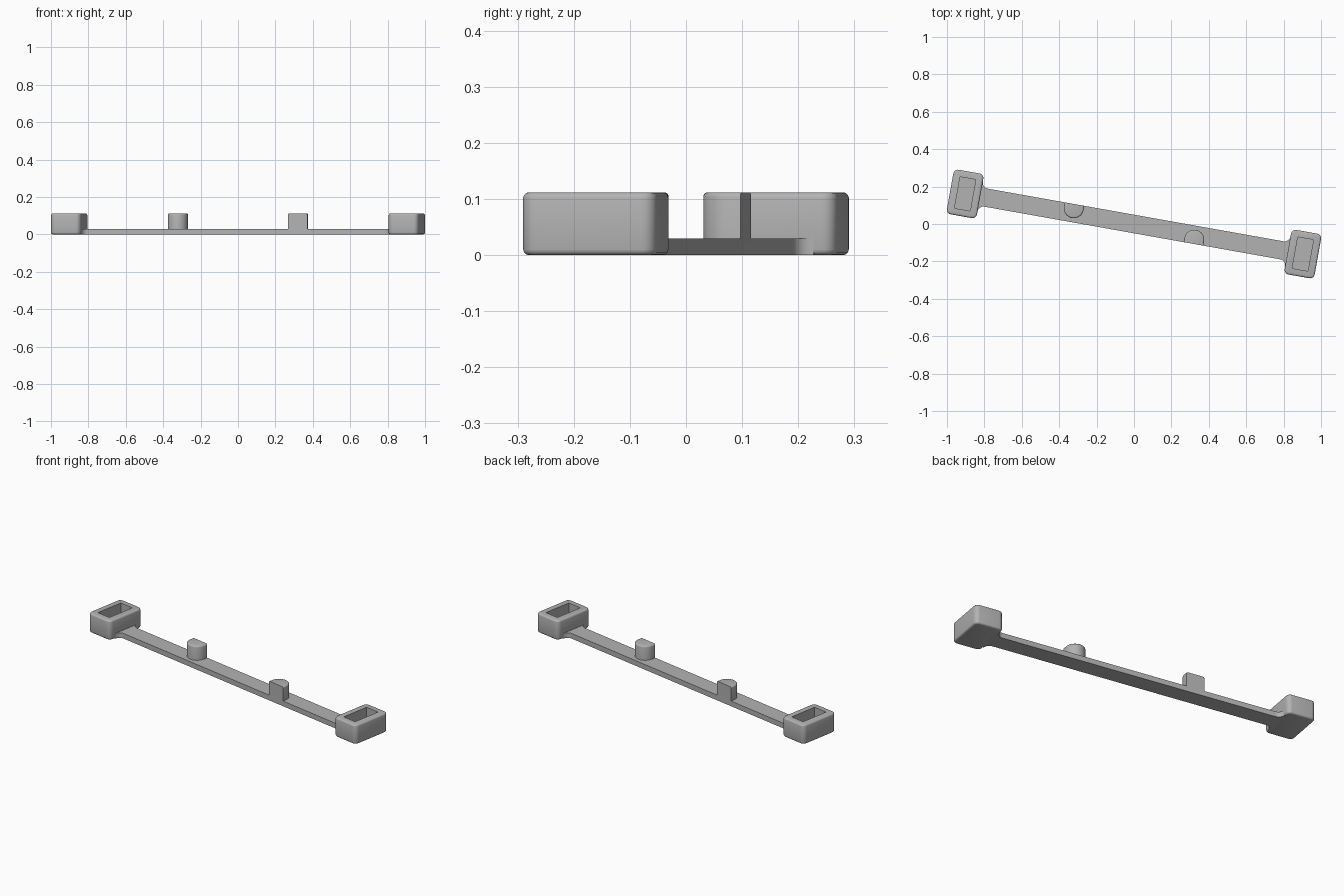
import bpy, bmesh
from math import radians, pi, cos, sin
from mathutils import Matrix, Vector

if "Cube" in bpy.data.objects:
    bpy.data.objects.remove(bpy.data.objects["Cube"], do_unlink=True)

# Overall dimensions, with the bar lying along x before it is turned
TURN = Matrix.Rotation(radians(-10.1), 4, 'Z')
HEIGHT, THICK, HALF_WIDTH = 0.112, 0.03, 0.049
BOX_X, BOX_W, BOX_L = 0.917, 0.163, 0.242
FILLET = 0.033

grey = bpy.data.materials.new("plain_grey")
grey.use_nodes = True
colour = (0.45, 0.45, 0.45, 1)
grey.diffuse_color = colour
grey.node_tree.nodes["Principled BSDF"].inputs["Base Color"].default_value = colour


def finish(bm, name, matrix, smooth=True):
    bmesh.ops.recalc_face_normals(bm, faces=bm.faces)
    mesh = bpy.data.meshes.new(name)
    bm.to_mesh(mesh)
    bm.free()
    mesh.materials.append(grey)
    obj = bpy.data.objects.new(name, mesh)
    obj.matrix_world = matrix
    bpy.context.collection.objects.link(obj)
    if smooth:
        bpy.ops.object.select_all(action='DESELECT')
        obj.select_set(True)
        bpy.context.view_layer.objects.active = obj
        bpy.ops.object.shade_smooth_by_angle(angle=radians(32))
    return obj


def arc(cx, cy, r, start, end, steps):
    angles = [start + (end - start) * i / steps for i in range(steps + 1)]
    return [(cx + r * cos(a), cy + r * sin(a)) for a in angles]


def prism(points, z0, z1):
    bm = bmesh.new()
    face = bm.faces.new([bm.verts.new((x, y, z0)) for x, y in points])
    top = bmesh.ops.extrude_face_region(bm, geom=[face])["geom"]
    verts = [v for v in top if isinstance(v, bmesh.types.BMVert)]
    bmesh.ops.translate(bm, verts=verts, vec=(0, 0, z1 - z0))
    return bm


def block(sx, sy, z0, z1):
    x, y = sx / 2, sy / 2
    return prism([(-x, -y), (x, -y), (x, y), (-x, y)], z0, z1)


def bevel(bm, edges, size, segments):
    bmesh.ops.bevel(bm, geom=edges, offset=size, segments=segments,
                    profile=0.5, affect='EDGES')


def is_level(edge):
    return abs(edge.verts[0].co.z - edge.verts[1].co.z) < 1e-5


# Flat bar, flaring into the end boxes through concave fillets
inner = BOX_X - BOX_W / 2
flare = arc(inner - FILLET, HALF_WIDTH + FILLET, FILLET, -pi / 2, 0, 8)
quarter = flare + [(inner + 0.025, HALF_WIDTH + FILLET)]
right_end = [(x, -y) for x, y in quarter] + quarter[::-1]
outline = right_end + [(-x, -y) for x, y in right_end]
finish(prism(outline, 0, THICK), "flat_bar", TURN)

for side, spin in (("left", 0), ("right", pi)):
    place = TURN @ Matrix.Rotation(spin, 4, 'Z')

    # Rounded box with an open pocket
    bm = block(BOX_W, BOX_L, 0, HEIGHT)
    bevel(bm, [e for e in bm.edges if not is_level(e)], 0.025, 6)
    bevel(bm, [e for e in bm.edges if is_level(e)], 0.01, 3)
    box_place = place @ Matrix.Translation((BOX_X, 0, 0))
    box = finish(bm, side + "_end_box", box_place, False)
    cutter = finish(block(0.085, 0.17, THICK, HEIGHT + 0.1),
                    side + "_pocket_cutter", box_place, False)
    cut = box.modifiers.new("pocket", 'BOOLEAN')
    cut.operation, cut.object, cut.solver = 'DIFFERENCE', cutter, 'EXACT'
    bpy.context.view_layer.update()
    carved = bpy.data.meshes.new_from_object(
        box.evaluated_get(bpy.context.evaluated_depsgraph_get()))
    box.modifiers.clear()
    box.data = carved
    bpy.data.objects.remove(cutter, do_unlink=True)
    bpy.ops.object.select_all(action='DESELECT')
    box.select_set(True)
    bpy.context.view_layer.objects.active = box
    bpy.ops.object.shade_smooth_by_angle(angle=radians(32))

    # D-shaped peg, flat side flush with the bar edge
    r, cy = 0.053, -0.026
    shape = arc(0, cy, r, 0, pi, 24) + [(-r, -HALF_WIDTH), (r, -HALF_WIDTH)]
    bm = prism(shape, THICK - 0.01, HEIGHT)
    rim = [e for e in bm.edges if all(v.co.z > HEIGHT - 1e-4 for v in e.verts)
           and max(v.co.y for v in e.verts) > -HALF_WIDTH + 1e-4]
    bevel(bm, rim, 0.008, 3)
    finish(bm, side + "_peg", place @ Matrix.Translation((0.332, 0, 0)))
